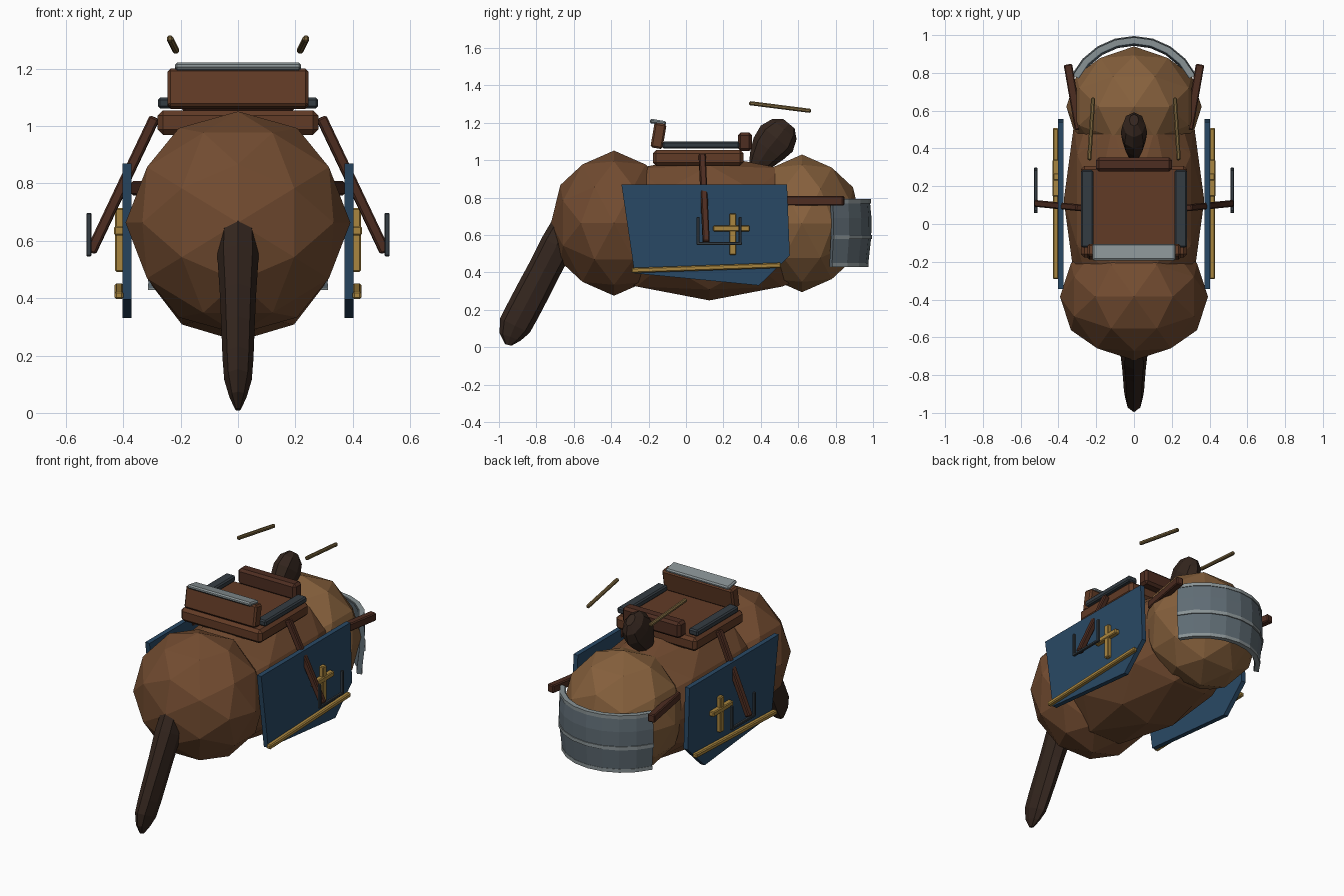
import bpy, bmesh, math
from mathutils import Vector, Matrix

if "Cube" in bpy.data.objects:
    bpy.data.objects.remove(bpy.data.objects["Cube"])


def mat(name, rgb):
    m = bpy.data.materials.new(name)
    m.diffuse_color = (*rgb, 1)
    m.use_nodes = True
    m.node_tree.nodes["Principled BSDF"].inputs["Base Color"].default_value = m.diffuse_color
    return m


COAT = mat("coat", (0.17, 0.072, 0.03))
LIGHT = mat("light_coat", (0.24, 0.118, 0.046))
HAIR = mat("hair", (0.034, 0.019, 0.013))
SADDLE = mat("saddle_leather", (0.12, 0.043, 0.019))
STRAP = mat("strap_leather", (0.075, 0.026, 0.015))
IRON = mat("iron", (0.034, 0.045, 0.055))
STEEL = mat("steel", (0.115, 0.15, 0.175))
TRIM = mat("trim_steel", (0.25, 0.29, 0.3))
CLOTH = mat("cloth", (0.022, 0.066, 0.13))
GOLD = mat("gold", (0.4, 0.24, 0.05))
REIN = mat("rein", (0.19, 0.125, 0.045))


def finish(name, bm, material, bevel=0):
    bmesh.ops.recalc_face_normals(bm, faces=bm.faces)
    me = bpy.data.meshes.new(name)
    bm.to_mesh(me)
    bm.free()
    me.materials.append(material)
    ob = bpy.data.objects.new(name, me)
    bpy.context.collection.objects.link(ob)
    if bevel:
        b = ob.modifiers.new("bevel", "BEVEL")
        b.width, b.segments = bevel, 1
    return ob


def blob(name, centre, radii, material):
    # icosphere turned so a vertex lies on every axis
    bm = bmesh.new()
    bmesh.ops.create_icosphere(bm, subdivisions=2, radius=1)
    m = (Matrix.Translation(centre) @ Matrix.Diagonal((*radii, 1))
         @ Matrix.Rotation(-math.radians(31.717), 4, 'Y'))
    bm.transform(m)
    return finish(name, bm, material)


def box(name, centre, size, material, tilt=0, bevel=0.008):
    bm = bmesh.new()
    bmesh.ops.create_cube(bm, size=1)
    bm.transform(Matrix.Translation(centre) @ Matrix.Rotation(tilt, 4, 'X')
                 @ Matrix.Diagonal((*size, 1)))
    return finish(name, bm, material, bevel)


def bar(name, a, b, w, d, material, bevel=0.006):
    a, b = Vector(a), Vector(b)
    q = (b - a).to_track_quat('Z', 'Y').to_matrix().to_4x4()
    bm = bmesh.new()
    bmesh.ops.create_cube(bm, size=1)
    bm.transform(Matrix.Translation((a + b) / 2) @ q
                 @ Matrix.Diagonal((w, d, (b - a).length, 1)))
    return finish(name, bm, material, bevel)


def hair(name, rows, material, n=8):
    # rows: y, z, half width in x, half width in the side plane
    bm = bmesh.new()
    pts = [Vector((0, r[0], r[1])) for r in rows]
    rings = []
    for i, (p, r) in enumerate(zip(pts, rows)):
        t = (pts[min(i + 1, len(pts) - 1)] - pts[max(i - 1, 0)]).normalized()
        side = Vector((0, -t.z, t.y))
        rings.append([bm.verts.new(p + Vector((r[2] * math.cos(k * math.tau / n), 0, 0))
                                   + side * r[3] * math.sin(k * math.tau / n)) for k in range(n)])
    for r0, r1 in zip(rings, rings[1:]):
        for k in range(n):
            bm.faces.new((r0[k], r0[(k + 1) % n], r1[(k + 1) % n], r1[k]))
    bm.faces.new(rings[0])
    bm.faces.new(rings[-1])
    return finish(name, bm, material)


def chest_arc(name, rows, thick, material, n=8):
    # rows: z, scale; sheet curved round the chest with thickness added inward
    bm = bmesh.new()
    grid = []
    for z, s in rows:
        row = []
        for i in range(n + 1):
            a = math.radians(27 + 126 * i / n)
            row.append([bm.verts.new(((0.365 * s - t) * math.cos(a), 0.62 + (0.37 * s - t) * math.sin(a), z))
                        for t in (0, thick)])
        grid.append(row)
    for r0, r1 in zip(grid, grid[1:]):
        for i in range(n):
            for k in (0, 1):
                bm.faces.new((r0[i][k], r0[i + 1][k], r1[i + 1][k], r1[i][k]))
        for i in (0, n):
            bm.faces.new((r0[i][0], r0[i][1], r1[i][1], r1[i][0]))
    for r in (grid[0], grid[-1]):
        for i in range(n):
            bm.faces.new((r[i][0], r[i + 1][0], r[i + 1][1], r[i][1]))
    return finish(name, bm, material)


# body masses
blob("rump", (0, -0.385, 0.663), (0.392, 0.337, 0.388), COAT)
blob("barrel", (0, 0.125, 0.64), (0.372, 0.78, 0.39), COAT)
blob("chest", (0, 0.62, 0.662), (0.358, 0.32, 0.368), LIGHT)

# tail and mane
hair("tail", [(-0.60, 0.70, 0.03, 0.04), (-0.64, 0.64, 0.066, 0.085), (-0.69, 0.545, 0.072, 0.09),
              (-0.76, 0.41, 0.063, 0.088), (-0.82, 0.295, 0.058, 0.09), (-0.875, 0.19, 0.054, 0.09),
              (-0.915, 0.115, 0.048, 0.088), (-0.94, 0.055, 0.03, 0.06), (-0.95, 0.012, 0.01, 0.018)], HAIR)
hair("mane", [(0.37, 0.96, 0.03, 0.04), (0.40, 1.00, 0.045, 0.07), (0.44, 1.06, 0.062, 0.098),
              (0.485, 1.115, 0.07, 0.11), (0.525, 1.165, 0.06, 0.085), (0.55, 1.195, 0.025, 0.04)], HAIR)

# saddle
box("saddle_seat", (0, 0.065, 1.012), (0.56, 0.485, 0.085), SADDLE, bevel=0.018)
box("saddle_cantle", (0, -0.147, 1.13), (0.49, 0.065, 0.135), SADDLE, -0.17, 0.01)
box("cantle_cap", (0, -0.15, 1.203), (0.44, 0.088, 0.024), TRIM, -0.17)
box("saddle_pommel", (0, 0.315, 1.098), (0.40, 0.075, 0.1), STRAP, bevel=0.015)

for s, side in ((-1, "left"), (1, "right")):
    box(side + "_saddle_rail", (s * 0.247, 0.08, 1.08), (0.065, 0.41, 0.038), IRON)

    # cloth panel with gold trim and cross
    bm = bmesh.new()
    outline = [(-0.345, 0.87), (0.54, 0.87), (0.555, 0.49), (0.39, 0.33), (-0.275, 0.395)]
    f = bm.faces.new([bm.verts.new((s * 0.372, y, z)) for y, z in outline])
    ext = bmesh.ops.extrude_face_region(bm, geom=[f])
    bmesh.ops.translate(bm, vec=(s * 0.03, 0, 0),
                        verts=[v for v in ext["geom"] if isinstance(v, bmesh.types.BMVert)])
    finish(side + "_cloth", bm, CLOTH)
    bar(side + "_cloth_trim", (s * 0.415, -0.292, 0.41), (s * 0.415, 0.508, 0.438), 0.03, 0.028, GOLD)
    box(side + "_cross_upright", (s * 0.413, 0.25, 0.603), (0.03, 0.037, 0.222), GOLD, bevel=0.005)
    box(side + "_cross_arm", (s * 0.415, 0.243, 0.635), (0.034, 0.195, 0.032), GOLD, bevel=0.005)

    # stirrup leather and stirrup
    bar(side + "_stirrup_leather", (s * 0.29, 0.086, 1.03), (s * 0.513, 0.108, 0.56), 0.036, 0.036, STRAP)
    for y in (0.065, 0.29):
        box(side + "_stirrup_side", (s * 0.52, y, 0.622), (0.018, 0.016, 0.15), IRON, bevel=0.003)
    box(side + "_stirrup_tread", (s * 0.52, 0.178, 0.554), (0.018, 0.241, 0.016), IRON, bevel=0.003)

    # breast strap and floating rein
    bar(side + "_breast_strap", (s * 0.29, 0.50, 0.783), (s * 0.35, 0.845, 0.783), 0.045, 0.05, STRAP)
    bar(side + "_rein", (s * 0.237, 0.338, 1.305), (s * 0.216, 0.668, 1.263), 0.022, 0.022, REIN)

# breastplate with raised rims
chest_arc("breastplate", [(0.435, 0.955), (0.585, 1.0), (0.69, 1.005), (0.785, 0.98)], 0.03, STEEL)
for z, k in ((0.44, 0.965), (0.588, 1.015), (0.78, 0.995)):
    chest_arc("breastplate_rim", [(z - 0.011, k), (z + 0.011, k)], 0.03, TRIM)
